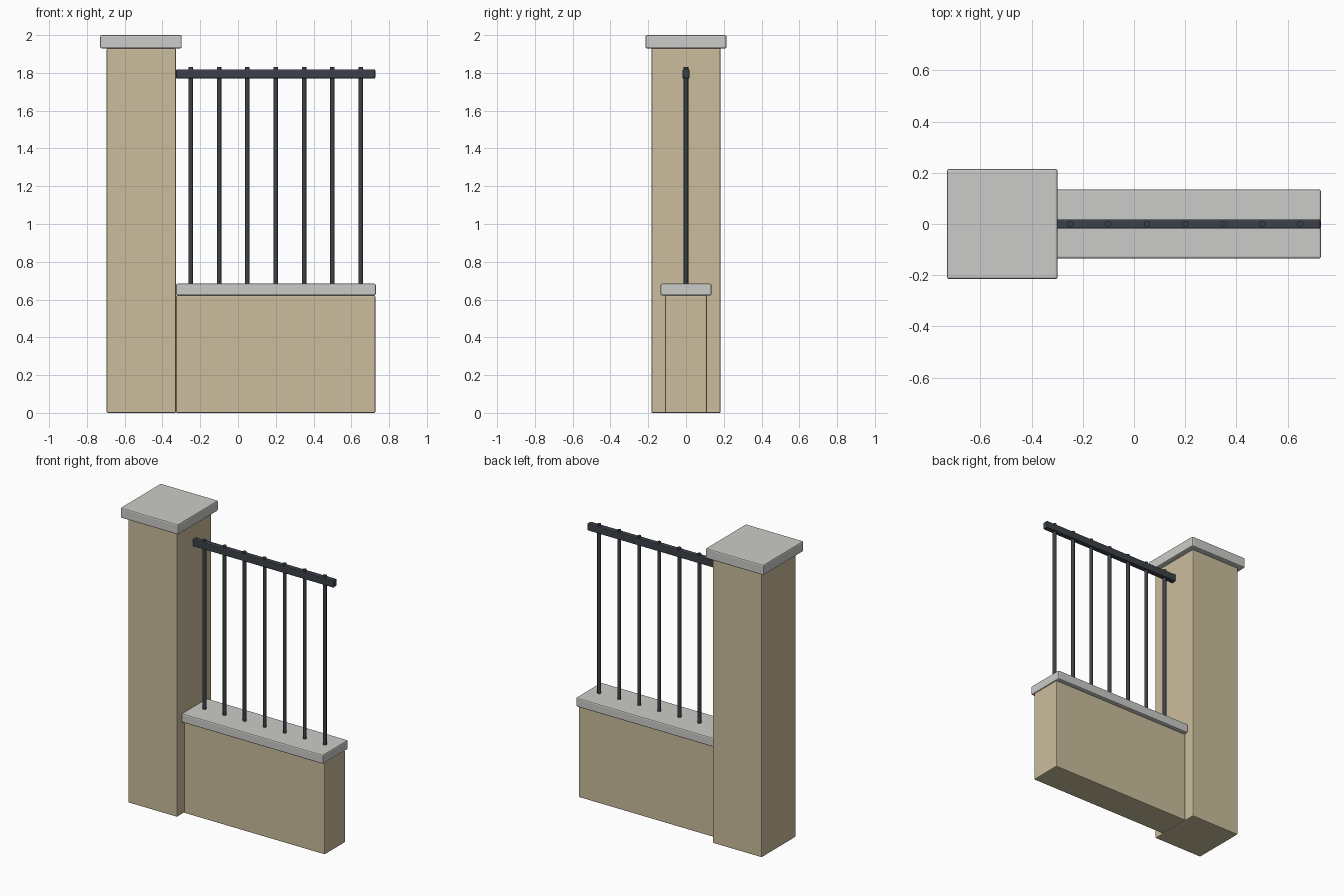
import bpy, bmesh

if "Cube" in bpy.data.objects:
    bpy.data.objects.remove(bpy.data.objects["Cube"])


def material(name, rgb):
    m = bpy.data.materials.new(name)
    m.diffuse_color = (*rgb, 1)
    m.use_nodes = True
    m.node_tree.nodes["Principled BSDF"].inputs["Base Color"].default_value = m.diffuse_color
    return m


STONE = material("sandy_render", (0.60, 0.51, 0.34))
COPING = material("grey_coping", (0.60, 0.60, 0.58))
IRON = material("dark_iron", (0.045, 0.052, 0.065))


def add_mesh(name, bm, mat):
    me = bpy.data.meshes.new(name)
    bm.to_mesh(me)
    bm.free()
    me.materials.append(mat)
    ob = bpy.data.objects.new(name, me)
    bpy.context.collection.objects.link(ob)
    return ob


def box(name, x0, x1, half_y, z0, z1, mat, bevel):
    bm = bmesh.new()
    bmesh.ops.create_cube(bm, size=1)
    for v in bm.verts:
        v.co = (x0 if v.co.x < 0 else x1,
                half_y * (1 if v.co.y > 0 else -1),
                z0 if v.co.z < 0 else z1)
    bmesh.ops.bevel(bm, geom=bm.edges[:], offset=bevel, segments=2,
                    profile=0.5, affect='EDGES')
    return add_mesh(name, bm, mat)


def rod(name, x, z0, z1, radius, mat):
    bm = bmesh.new()
    bmesh.ops.create_cone(bm, cap_ends=True, segments=12,
                          radius1=radius, radius2=radius, depth=z1 - z0)
    bmesh.ops.translate(bm, verts=bm.verts, vec=(x, 0, (z0 + z1) / 2))
    for f in bm.faces:
        f.smooth = len(f.verts) == 4
    for e in bm.edges:
        e.smooth = all(f.smooth for f in e.link_faces)
    return add_mesh(name, bm, mat)


# Gate pillar and its cap
box("pillar", -0.695, -0.328, 0.183, 0, 1.93, STONE, 0.006)
box("pillar_cap", -0.73, -0.298, 0.215, 1.93, 2.0, COPING, 0.008)

# Low wall and its coping
box("low_wall", -0.328, 0.727, 0.11, 0, 0.622, STONE, 0.006)
box("wall_coping", -0.328, 0.73, 0.135, 0.622, 0.684, COPING, 0.008)

# Railing: top rail and seven upright bars
box("top_rail", -0.328, 0.727, 0.0185, 1.77, 1.819, IRON, 0.006)
for i in range(7):
    rod(f"bar_{i + 1}", -0.25 + 0.15 * i, 0.67, 1.83, 0.012, IRON)
